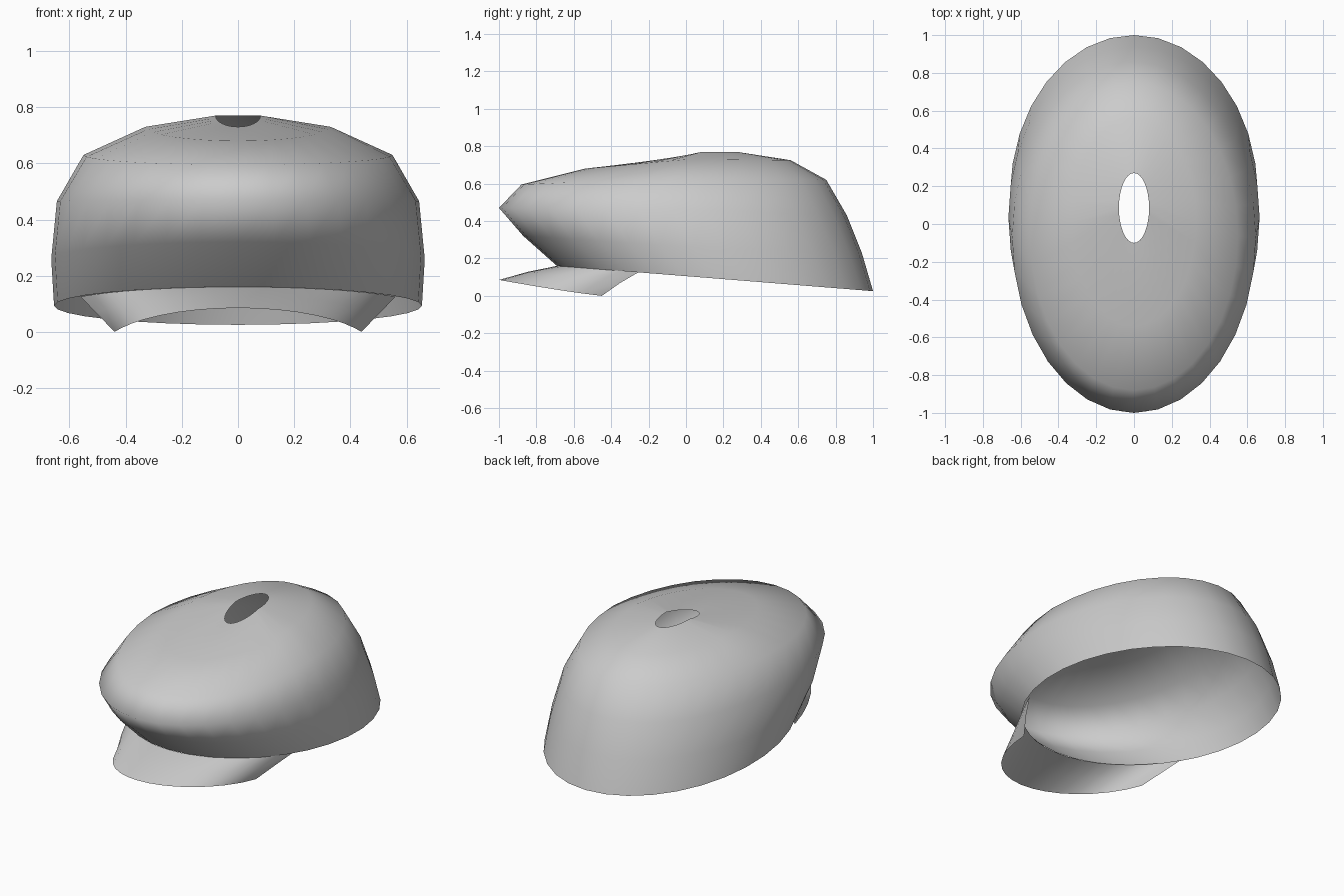
import bpy
from math import sin, cos, pi, radians

if "Cube" in bpy.data.objects:
    bpy.data.objects.remove(bpy.data.objects["Cube"])

SEGMENTS = 32

cloth = bpy.data.materials.new("light_grey_cloth")
cloth.use_nodes = True
GREY = (0.6, 0.6, 0.6, 1)
cloth.diffuse_color = GREY
cloth.node_tree.nodes["Principled BSDF"].inputs["Base Color"].default_value = GREY


def loft(name, rows, closed):
    """Skin equally long rows of points into a smooth sheet."""
    n = len(rows[0])
    verts = [p for row in rows for p in row]
    faces = []
    for r in range(len(rows) - 1):
        for i in range(n if closed else n - 1):
            j = (i + 1) % n
            faces.append((r * n + i, r * n + j, (r + 1) * n + j, (r + 1) * n + i))
    mesh = bpy.data.meshes.new(name)
    mesh.from_pydata(verts, [], faces)
    mesh.materials.append(cloth)
    mesh.shade_smooth()
    obj = bpy.data.objects.new(name, mesh)
    bpy.context.scene.collection.objects.link(obj)
    return obj


def ring_point(ring, a):
    """Point on an oval ring; angle 0 is the front, 90 degrees the left side."""
    front_y, front_z, half_width, side_z, back_y, back_z = ring
    mid, half = (front_y + back_y) / 2, (back_y - front_y) / 2
    end_z = front_z if cos(a) > 0 else back_z
    return (half_width * sin(a), mid - half * cos(a),
            side_z + (end_z - side_z) * abs(cos(a)))


# Crown: front y, front z, half width, side z, back y, back z
rings = [
    (-0.69, 0.16, 0.655, 0.093, 1.00, 0.025),
    (-0.87, 0.32, 0.665, 0.26, 0.94, 0.23),
    (-1.00, 0.47, 0.645, 0.465, 0.86, 0.43),
    (-0.88, 0.595, 0.55, 0.63, 0.75, 0.62),
    (-0.54, 0.68, 0.33, 0.73, 0.56, 0.725),
    (-0.10, 0.73, 0.08, 0.77, 0.27, 0.77),
]
crown_rows = [[ring_point(r, 2 * pi * i / SEGMENTS) for i in range(SEGMENTS)]
              for r in rings]
loft("crown", crown_rows, True)

# Visor: from the front arc of the crown opening to a drooping rounded edge
steps = 16
inner, middle, outer = [], [], []
end = cos(radians(75))
for i in range(steps + 1):
    t = 2 * i / steps - 1
    p = ring_point(rings[0], t * radians(61))
    a = t * radians(75)
    k = (cos(a) - end) / (1 - end)
    q = (0.455 * sin(a), -0.45 - 0.55 * k, 0.085 * k ** 1.15)
    inner.append((p[0] * 0.98, p[1], p[2]))
    outer.append(q)
    middle.append(((p[0] + q[0]) / 2, (p[1] + q[1]) / 2, (p[2] + q[2]) / 2 + 0.006))
loft("visor", [outer, middle, inner], False)
